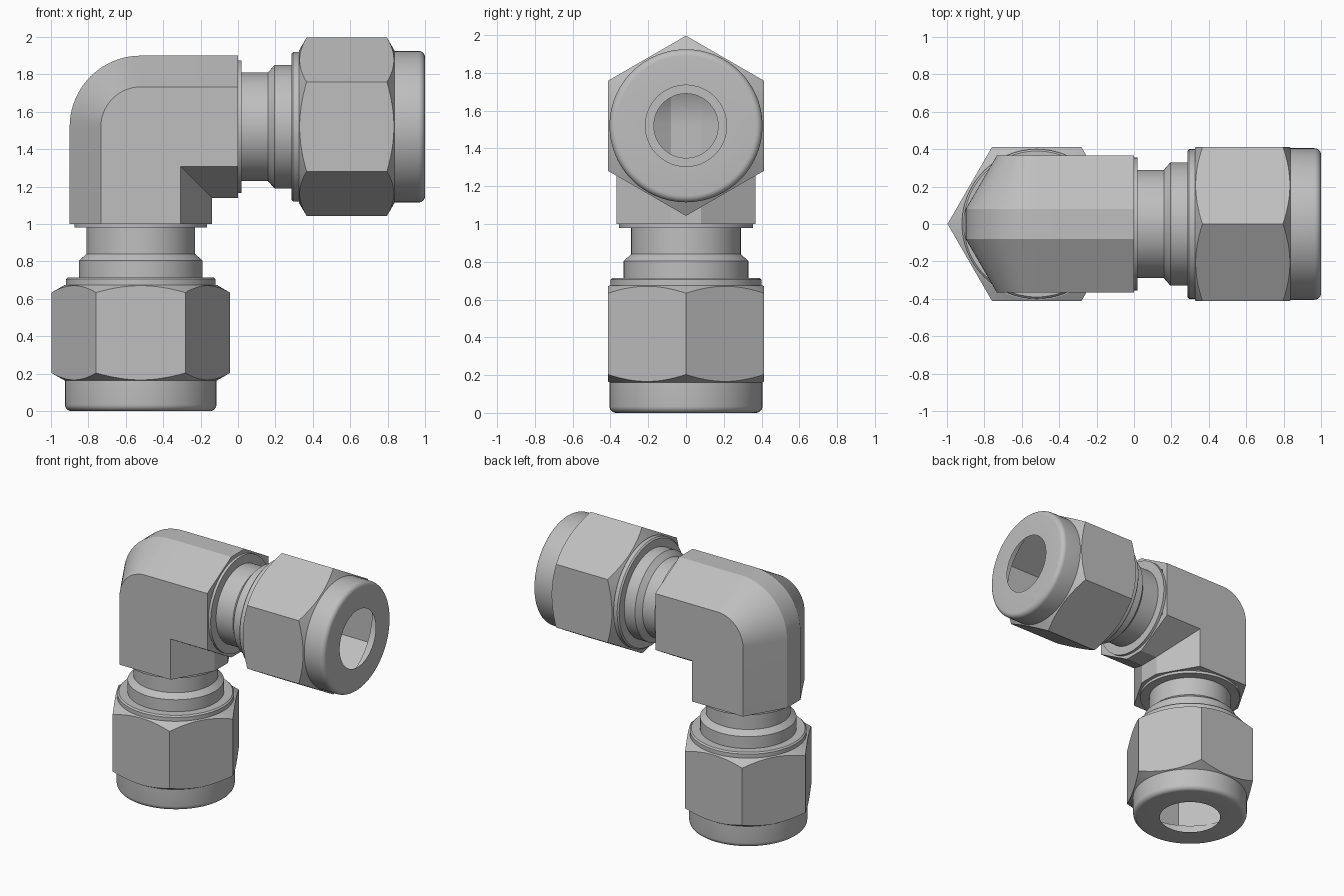
import bpy, bmesh, math
from mathutils import Vector

cube = bpy.data.objects.get("Cube")
if cube:
    bpy.data.objects.remove(cube, do_unlink=True)

GREY = (0.52, 0.52, 0.52, 1.0)
steel = bpy.data.materials.new("grey_steel")
steel.use_nodes = True
steel.diffuse_color = GREY
steel.node_tree.nodes["Principled BSDF"].inputs["Base Color"].default_value = GREY

CX, CZ = -0.52, 1.52      # where the two pipe axes cross
LEG = 0.52                # axis crossing to the end of the elbow body
SEGMENTS = 96


def run_right(s, w, y):
    return Vector((CX + s, y, CZ + w))


def run_down(s, w, y):
    return Vector((CX - w, y, CZ - s))


def finish(name, bm):
    bmesh.ops.recalc_face_normals(bm, faces=bm.faces)
    mesh = bpy.data.meshes.new(name)
    bm.to_mesh(mesh)
    bm.free()
    obj = bpy.data.objects.new(name, mesh)
    bpy.context.collection.objects.link(obj)
    mesh.materials.append(steel)
    bpy.ops.object.select_all(action='DESELECT')
    obj.select_set(True)
    bpy.context.view_layer.objects.active = obj
    bpy.ops.object.shade_smooth_by_angle(angle=math.radians(20))
    return obj


def lathe(name, rings, place):
    """Skin rings along a pipe axis; each ring maps an angle to (s, radius)."""
    bm = bmesh.new()
    loops = []
    for ring in rings:
        loop = []
        for i in range(SEGMENTS):
            a = math.tau * i / SEGMENTS
            s, r = ring(a)
            loop.append(bm.verts.new(place(s, r * math.cos(a), r * math.sin(a))))
        loops.append(loop)
    for low, high in zip(loops, loops[1:]):
        for i in range(SEGMENTS):
            j = (i + 1) % SEGMENTS
            bm.faces.new((low[i], low[j], high[j], high[i]))
    return finish(name, bm)


def circle(s, r):
    return lambda a: (s, r)


# Hexagon outline whose ends are trimmed by a 30 degree cone
FLAT, CONE_R = 0.413, 0.405


def hex_edge(s, direction):
    def ring(a):
        r = FLAT / math.cos(a % (math.pi / 3) - math.pi / 6)
        return s + direction * (r - CONE_R) * math.tan(math.pi / 6), r
    return ring


def build_leg(prefix, place):
    # Shoulder and neck, ending in a ring inside the nut
    neck = [(LEG, 0.355), (0.54, 0.355), (0.54, 0.29), (0.68, 0.29),
            (0.715, 0.33), (0.85, 0.33), (0.85, 0.17)]
    lathe(prefix + "_neck", [circle(*p) for p in neck], place)

    # Nut: collar, chamfered hexagon, round end with a rolled rim
    back, front, end, rim = 0.845, 1.358, 1.52, 0.035
    rings = [circle(0.805, 0.33), circle(0.805, 0.39), circle(0.815, 0.40),
             circle(back, 0.40), circle(back, CONE_R),
             hex_edge(back, 1), hex_edge(front, -1), circle(front, CONE_R)]
    for k in range(7):
        t = math.pi / 2 * k / 6
        rings.append(circle(end - rim + rim * math.sin(t),
                            CONE_R - rim + rim * math.cos(t)))
    rings.append(circle(end, 0.215))
    lathe(prefix + "_nut", rings, place)


def build_elbow():
    # Hexagonal section with cut tips: (sideways, outward)
    quarter = [(0.08, 0.38), (0.367, 0.213)]
    right = quarter + [(y, -w) for y, w in reversed(quarter)]
    section = right + [(-y, w) for y, w in reversed(right)]

    bm = bmesh.new()
    stations = [[bm.verts.new(run_down(LEG, w, y)) for y, w in section]]
    steps = 20
    for k in range(steps + 1):
        a = math.pi / 2 * k / steps
        loop = []
        for y, w in section:
            if w > 0:      # outer side sweeps round the bend
                p = (CX - w * math.cos(a), y, CZ + w * math.sin(a))
            else:          # inner side meets in a mitre
                p = (CX - w, y, CZ + w)
            loop.append(bm.verts.new(p))
        stations.append(loop)
    stations.append([bm.verts.new(run_right(LEG, w, y)) for y, w in section])

    n = len(section)
    for low, high in zip(stations, stations[1:]):
        for i in range(n):
            j = (i + 1) % n
            bm.faces.new((low[i], low[j], high[j], high[i]))
    caps = [bm.faces.new(stations[0]), bm.faces.new(stations[-1])]
    bmesh.ops.remove_doubles(bm, verts=bm.verts, dist=0.0001)
    bmesh.ops.recalc_face_normals(bm, faces=bm.faces)

    # Open the ends, leaving a rim behind each neck
    caps = [f for f in bm.faces if len(f.verts) == n]
    bmesh.ops.inset_individual(bm, faces=caps, thickness=0.06)
    bmesh.ops.delete(bm, geom=caps, context='FACES')
    finish("elbow_body", bm)


build_elbow()
build_leg("side", run_right)
build_leg("lower", run_down)
